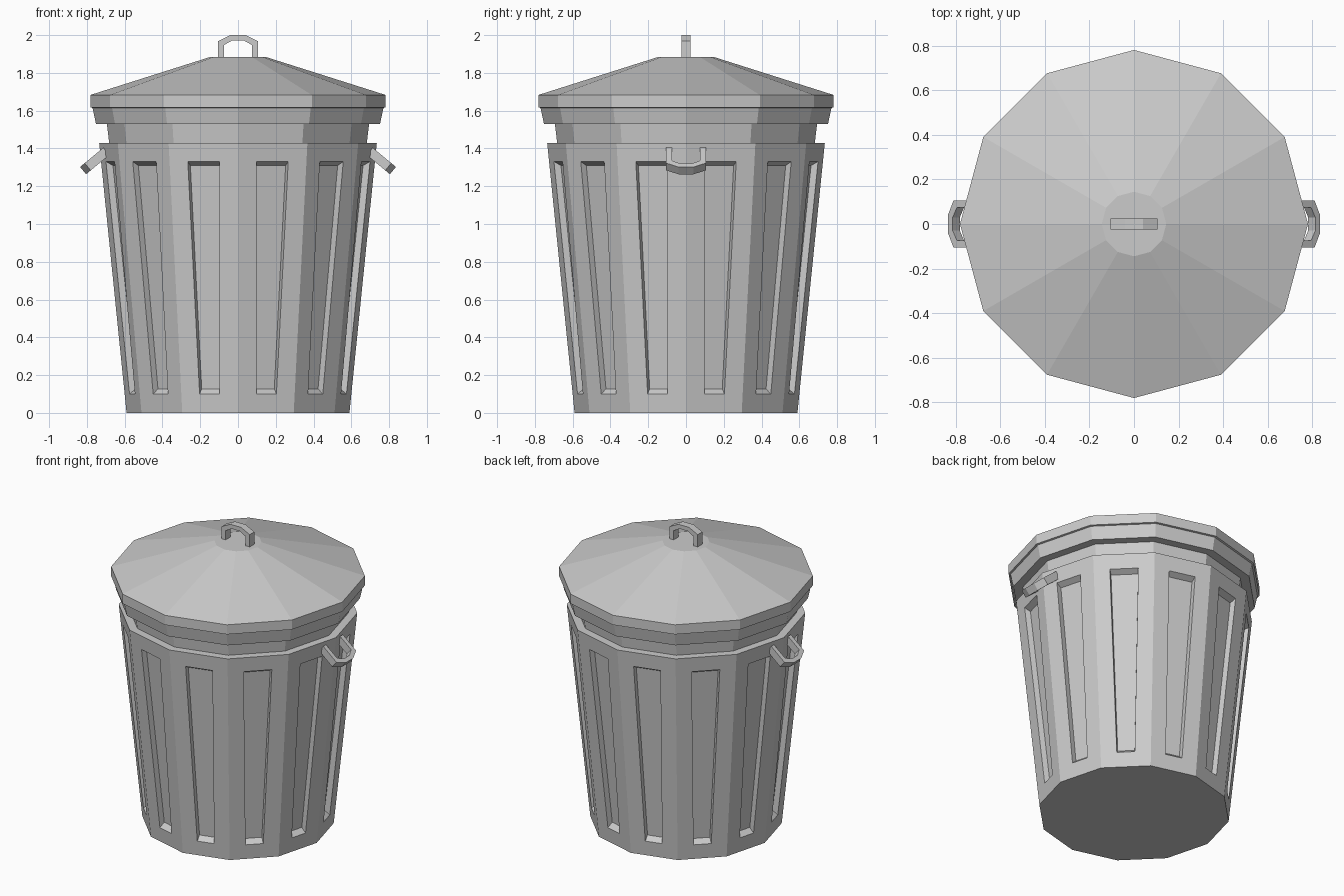
import bpy, bmesh, math
from mathutils import Matrix, Vector

cube = bpy.data.objects.get("Cube")
if cube:
    bpy.data.objects.remove(cube, do_unlink=True)

SIDES = 12

# Single metal colour
metal = bpy.data.materials.new("grey_metal")
metal.use_nodes = True
grey = (0.6, 0.6, 0.6, 1)
metal.diffuse_color = grey
metal.node_tree.nodes["Principled BSDF"].inputs["Base Color"].default_value = grey


def finish(bm, name):
    mesh = bpy.data.meshes.new(name)
    bm.to_mesh(mesh)
    bm.free()
    mesh.materials.append(metal)
    obj = bpy.data.objects.new(name, mesh)
    bpy.context.collection.objects.link(obj)
    return obj


def lathe(profile):
    """Closed twelve-sided solid from (radius, height) pairs; returns mesh and bands."""
    bm = bmesh.new()
    rings = []
    for r, z in profile:
        angles = [math.tau * i / SIDES for i in range(SIDES)]
        rings.append([bm.verts.new((r * math.cos(a), r * math.sin(a), z)) for a in angles])
    bands = []
    for low, high in zip(rings, rings[1:]):
        bands.append([bm.faces.new((low[i], low[(i + 1) % SIDES],
                                    high[(i + 1) % SIDES], high[i]))
                      for i in range(SIDES)])
    bm.faces.new(rings[0][::-1])
    bm.faces.new(rings[-1])
    bmesh.ops.recalc_face_normals(bm, faces=bm.faces[:])
    return bm, bands


def handle(name, matrix, leg):
    """Chamfered arch: u across, v outward, w through the thickness."""
    outer = [(0.105, 0), (0.105, leg + 0.083), (0.04, leg + 0.115)]
    inner = [(0.075, 0), (0.075, leg + 0.062), (0.03, leg + 0.087)]
    bm = bmesh.new()
    sections = []
    for side in (1, -1):
        pairs = list(zip(outer, inner))
        for o, n in (pairs if side == 1 else pairs[::-1]):
            corners = [(o, -0.025), (o, 0.025), (n, 0.025), (n, -0.025)]
            sections.append([bm.verts.new(matrix @ Vector((side * p[0], p[1], w)))
                             for p, w in corners])
    for a, b in zip(sections, sections[1:]):
        for i in range(4):
            j = (i + 1) % 4
            bm.faces.new((a[i], a[j], b[j], b[i]))
    bm.faces.new(sections[0])
    bm.faces.new(sections[-1])
    bmesh.ops.recalc_face_normals(bm, faces=bm.faces[:])
    return finish(bm, name)


# Tapered body with a recessed panel on each side, a rim ledge and a neck
bm, bands = lathe([(0.59, 0), (0.735, 1.43), (0.682, 1.43), (0.698, 1.56)])
panels = bands[0]
bmesh.ops.inset_individual(bm, faces=panels, thickness=0.1, use_even_offset=True)
bmesh.ops.inset_individual(bm, faces=panels, thickness=0.001, use_even_offset=True)
for face in panels:
    centre, normal = face.calc_center_median(), face.normal.copy()
    for v in face.verts:
        v.co = centre + (v.co - centre) * 0.962 - normal * 0.035
finish(bm, "bin_body")

# Lid: skirt, overhanging band and shallow cone
bm, _ = lathe([(0.752, 1.53), (0.77, 1.615), (0.782, 1.618),
               (0.782, 1.683), (0.145, 1.885)])
finish(bm, "lid")

# Lid handle standing upright
upright = Matrix(((1, 0, 0, 0), (0, 0, -1, 0), (0, 1, 0, 1.885), (0, 0, 0, 1)))
handle("lid_handle", upright, 0)

# Side handles drooping outward
for name, s in (("left_handle", 1), ("right_handle", -1)):
    droop = Matrix(((0, s * 0.77, s * 0.64, s * 0.697),
                    (1, 0, 0, 0),
                    (0, -0.64, 0.77, 1.385),
                    (0, 0, 0, 1)))
    handle(name, droop, 0.045)
